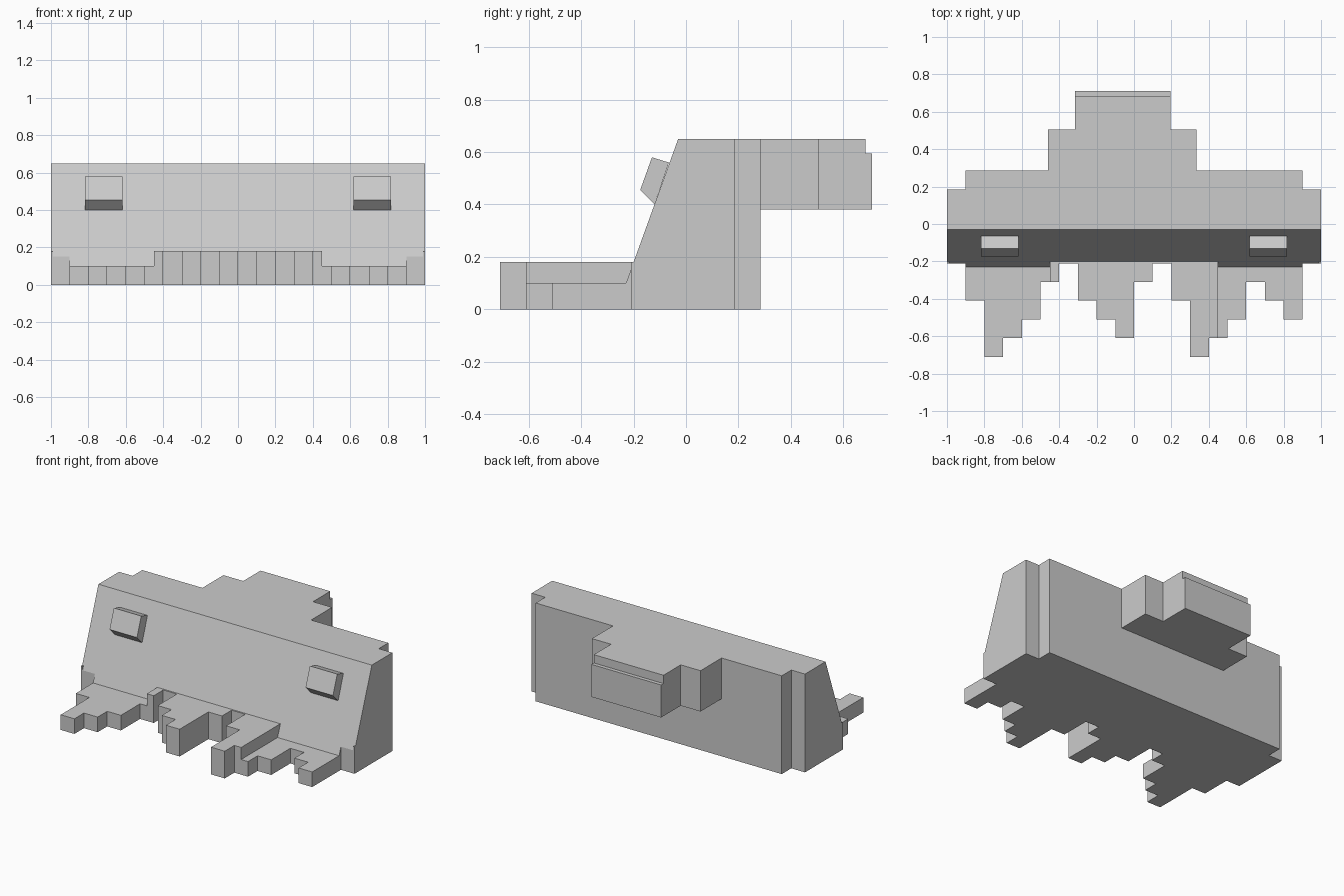
import bpy, bmesh
from mathutils import Vector

if "Cube" in bpy.data.objects:
    bpy.data.objects.remove(bpy.data.objects["Cube"], do_unlink=True)

grey = bpy.data.materials.new("plain grey")
grey.use_nodes = True
grey.diffuse_color = (0.6, 0.6, 0.6, 1)
grey.node_tree.nodes["Principled BSDF"].inputs["Base Color"].default_value = (0.6, 0.6, 0.6, 1)

TOP = 0.65
APRON = 0.18
WING = 0.1
SLOPE_TOP = Vector((0, -0.03, TOP))
SLOPE_NORMAL = Vector((0, -(TOP - APRON), 0.17)).normalized()


def finish(bm, name):
    bmesh.ops.recalc_face_normals(bm, faces=bm.faces)
    mesh = bpy.data.meshes.new(name)
    bm.to_mesh(mesh)
    bm.free()
    mesh.materials.append(grey)
    obj = bpy.data.objects.new(name, mesh)
    bpy.context.collection.objects.link(obj)
    return obj


def extrude(points, offset):
    bm = bmesh.new()
    face = bm.faces.new([bm.verts.new(p) for p in points])
    geom = bmesh.ops.extrude_face_region(bm, geom=[face])["geom"]
    moved = [v for v in geom if isinstance(v, bmesh.types.BMVert)]
    bmesh.ops.translate(bm, verts=moved, vec=offset)
    return bm


def plan(outline, z0, z1):
    """Solid raised from a floor plan."""
    return extrude([(x, y, z0) for x, y in outline], (0, 0, z1 - z0))


def profile(outline, x0, x1):
    """Solid swept sideways from a side profile."""
    return extrude([(x0, y, z) for y, z in outline], (x1 - x0, 0, 0))


def stairs(edges, depths, back):
    """Floor plan with one straight front step per column."""
    outline = [(edges[0], back)]
    for left, right, depth in zip(edges, edges[1:], depths):
        for p in ((left, depth), (right, depth)):
            if p != outline[-1]:
                outline.append(p)
    return outline + [(edges[-1], back)]


# Main block with recessed rear corners and a sloping front
body = plan([(-1, -0.21), (1, -0.21), (1, 0.185), (0.9, 0.185), (0.9, 0.285),
             (-0.9, 0.285), (-0.9, 0.185), (-1, 0.185)], 0, TOP)
cut = bmesh.ops.bisect_plane(body, geom=body.verts[:] + body.edges[:] + body.faces[:],
                             plane_co=SLOPE_TOP, plane_no=SLOPE_NORMAL, clear_outer=True)
bmesh.ops.holes_fill(body, edges=[e for e in cut["geom_cut"] if isinstance(e, bmesh.types.BMEdge)])
finish(body, "main_block")

# Stepped overhang at the rear
finish(plan([(-0.46, 0.285), (0.335, 0.285), (0.335, 0.505), (-0.46, 0.505)], 0.38, TOP),
       "rear_overhang")
finish(profile([(0.505, 0.38), (0.71, 0.38), (0.71, 0.595), (0.685, 0.595),
                (0.685, TOP), (0.505, TOP)], -0.315, 0.195), "rear_overhang_tip")

# Jagged front apron: raised middle and two lower wings
middle = [-0.45] + [i / 10 for i in range(-4, 5)] + [0.45]
finish(plan(stairs(middle, [-0.31, -0.21, -0.41, -0.51, -0.61, -0.31, -0.21,
                            -0.41, -0.71, -0.61], -0.19), 0, APRON), "middle_apron")
wings = {
    "right": ([-0.9, -0.8, -0.7, -0.6, -0.5, -0.45], [-0.41, -0.71, -0.61, -0.51, -0.31]),
    "left": ([0.45, 0.5, 0.6, 0.7, 0.8, 0.9], [-0.61, -0.51, -0.31, -0.41, -0.51]),
}
for side, (edges, depths) in wings.items():
    finish(plan(stairs(edges, depths, -0.2), 0, WING), side + "_apron")
    # Continuation of the slope down to the wing
    finish(profile([(-0.2, WING), (-0.229, WING), (-0.2, APRON)], edges[0], edges[-1]),
           side + "_slope_foot")

# Tilted lamp blocks and small corner spikes on both sides
for side, s in (("right", -1), ("left", 1)):
    finish(profile([(-0.13, 0.58), (-0.175, 0.455), (-0.12, 0.4), (-0.065, 0.56)],
                   s * 0.617, s * 0.817), side + "_lamp")
    finish(profile([(-0.21, 0.14), (-0.21, APRON), (-0.2, APRON), (-0.2, 0.14)],
                   s * 0.99, s), side + "_corner_spike")
